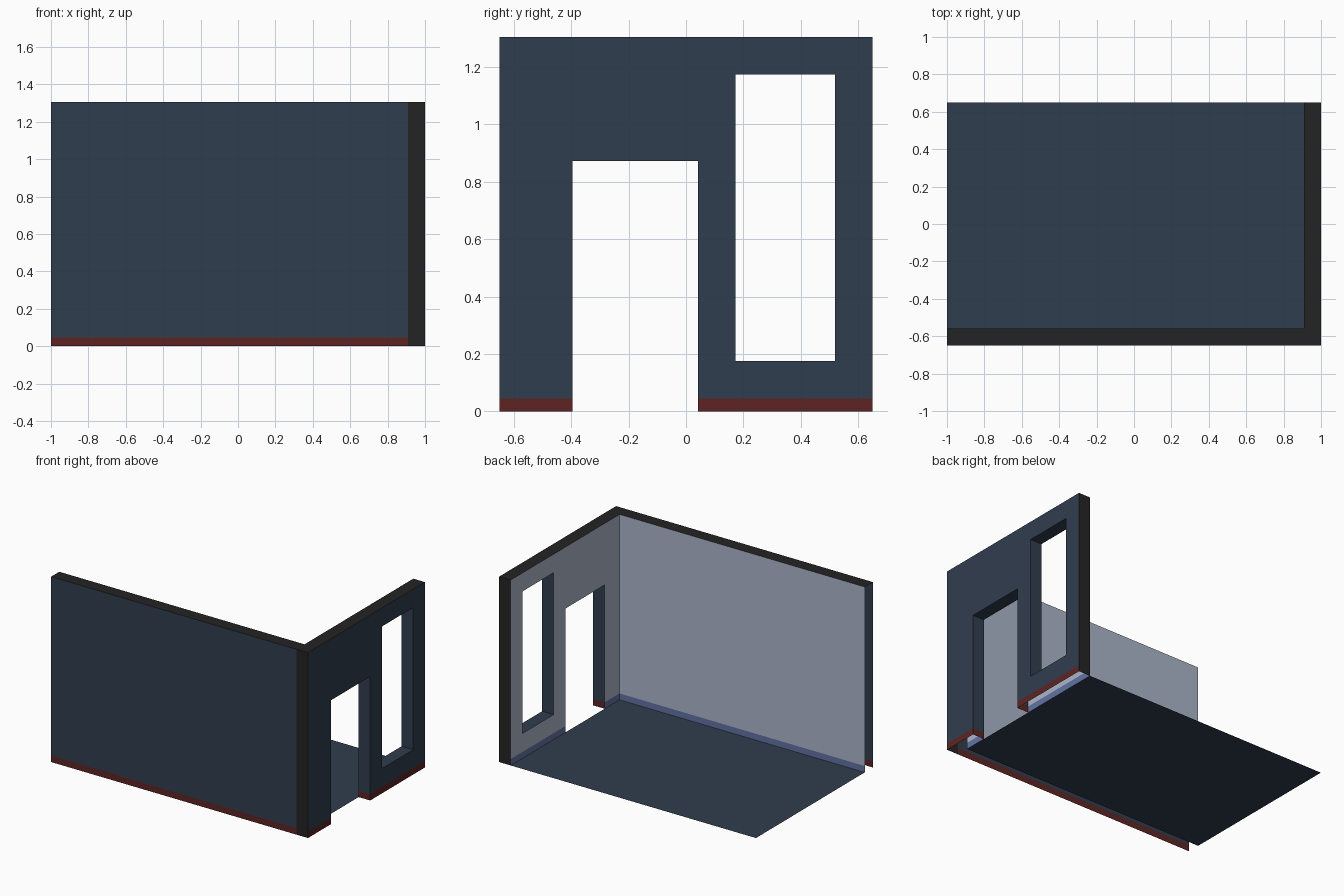
import bpy
import bmesh
from mathutils import Vector

if "Cube" in bpy.data.objects:
    bpy.data.objects.remove(bpy.data.objects["Cube"])

# Main dimensions
X, Y, H = 1.0, 0.65, 1.305
T = 0.09            # wall thickness
BASE = 0.045        # skirting height
XI, YI = X - T, -Y + T   # inner faces of the side and front wall
DOOR = (-0.395, 0.042, 0.0, 0.872)      # y0, y1, z0, z1
WINDOW = (0.172, 0.52, 0.175, 1.175)


def srgb(r, g, b):
    lin = [(c / 255 / 12.92) if c < 10 else ((c / 255 + 0.055) / 1.055) ** 2.4 for c in (r, g, b)]
    return (*lin, 1.0)


MATS = []
for name, rgb in [("slate blue", (48, 61, 78)), ("dark red", (94, 36, 36)),
                  ("pale blue grey", (172, 182, 202)), ("dusty blue", (98, 114, 164)),
                  ("charcoal", (36, 36, 36))]:
    m = bpy.data.materials.new(name)
    m.diffuse_color = srgb(*rgb)
    m.use_nodes = True
    m.node_tree.nodes["Principled BSDF"].inputs["Base Color"].default_value = m.diffuse_color
    MATS.append(m)
SLATE, RED, PALE, DUSTY, CHARCOAL = range(5)


def quad(bm, pts, normal, mat):
    """Add one face turned towards the given direction."""
    f = bm.faces.new([bm.verts.new(p) for p in pts])
    f.normal_update()
    if f.normal.dot(Vector(normal)) < 0:
        f.normal_flip()
    f.material_index = mat


def sheet(bm, place, us, zs, normal, upper, lower, holes=()):
    """Upright grid of faces with openings; the lowest band is the skirting."""
    for u0, u1 in zip(us, us[1:]):
        for z0, z1 in zip(zs, zs[1:]):
            u, z = (u0 + u1) / 2, (z0 + z1) / 2
            if any(a < u < b and c < z < d for a, b, c, d in holes):
                continue
            quad(bm, [place(u0, z0), place(u1, z0), place(u1, z1), place(u0, z1)],
                 normal, lower if z < BASE else upper)


def flat(bm, x0, x1, y0, y1, z, normal, mat):
    quad(bm, [(x0, y0, z), (x1, y0, z), (x1, y1, z), (x0, y1, z)], normal, mat)


def finish(bm, name):
    bmesh.ops.remove_doubles(bm, verts=bm.verts, dist=1e-5)
    me = bpy.data.meshes.new(name)
    for m in MATS:
        me.materials.append(m)
    bm.to_mesh(me)
    bm.free()
    bpy.context.collection.objects.link(bpy.data.objects.new(name, me))


# Front wall: hollow, open at the left end and underneath
bm = bmesh.new()
bands = [0, BASE, H]
sheet(bm, lambda u, z: (u, -Y, z), [-X, XI], bands, (0, -1, 0), SLATE, RED)
sheet(bm, lambda u, z: (u, YI, z), [-X, XI], bands, (0, 1, 0), PALE, DUSTY)
flat(bm, -X, XI, -Y, YI, H, (0, 0, 1), CHARCOAL)
finish(bm, "front_wall")

# Side wall with door and window openings
bm = bmesh.new()
holes = (DOOR, WINDOW)
zs = [0, BASE, WINDOW[2], DOOR[3], WINDOW[3], H]
ys = [DOOR[0], DOOR[1], WINDOW[0], WINDOW[1], Y]
sheet(bm, lambda u, z: (X, u, z), [-Y] + ys, zs, (1, 0, 0), SLATE, RED, holes)
sheet(bm, lambda u, z: (XI, u, z), [YI] + ys, zs, (-1, 0, 0), PALE, DUSTY, holes)
flat(bm, XI, X, -Y, Y, H, (0, 0, 1), CHARCOAL)
for y, n in ((-Y, -1), (Y, 1)):     # end caps
    sheet(bm, lambda u, z: (u, y, z), [XI, X], [0, H], (0, n, 0), CHARCOAL, CHARCOAL)
for a, b, c, d in holes:            # reveals of the openings
    for y, n in ((a, 1), (b, -1)):
        levels = [c, BASE, d] if c < BASE else [c, d]
        sheet(bm, lambda u, z: (u, y, z), [XI, X], levels, (0, n, 0), SLATE, RED)
    flat(bm, XI, X, a, b, d, (0, 0, -1), SLATE)
    if c > 0:
        flat(bm, XI, X, a, b, c, (0, 0, 1), SLATE)
finish(bm, "side_wall")

# Floor
bm = bmesh.new()
flat(bm, -X, XI, YI, Y, 0, (0, 0, 1), SLATE)
finish(bm, "floor")
